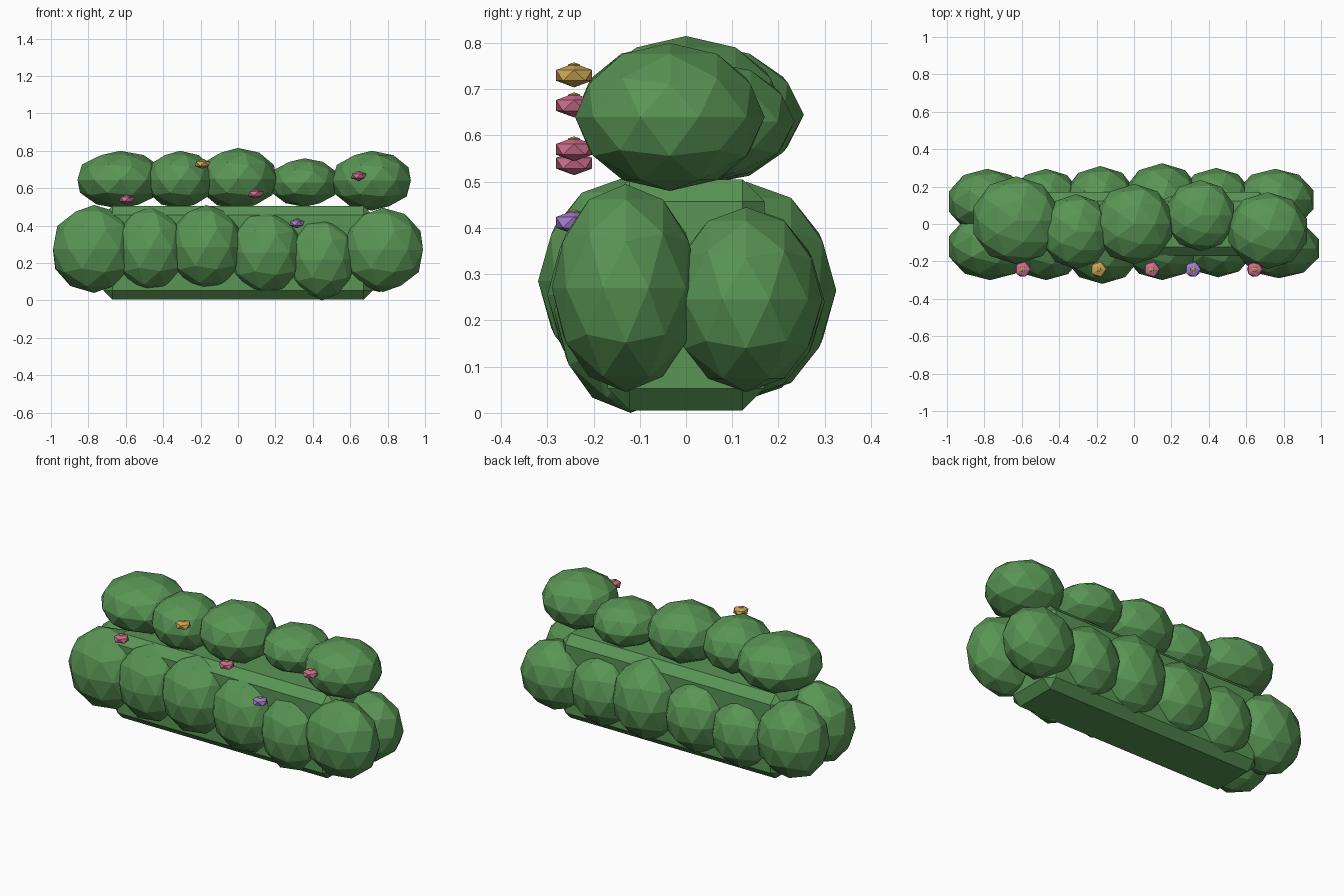
import bpy
import bmesh
from mathutils import Matrix

if "Cube" in bpy.data.objects:
    bpy.data.objects.remove(bpy.data.objects["Cube"], do_unlink=True)


def material(name, rgb):
    mat = bpy.data.materials.new(name)
    mat.use_nodes = True
    colour = (*rgb, 1)
    mat.diffuse_color = colour
    mat.node_tree.nodes["Principled BSDF"].inputs["Base Color"].default_value = colour
    return mat


LEAF = material("leaf green", (0.10, 0.30, 0.09))
PINK = material("petal pink", (0.62, 0.155, 0.27))
GOLD = material("petal gold", (0.60, 0.39, 0.09))
LILAC = material("petal lilac", (0.36, 0.21, 0.62))


def finish(name, bm, mat):
    mesh = bpy.data.meshes.new(name)
    bm.to_mesh(mesh)
    bm.free()
    mesh.materials.append(mat)
    obj = bpy.data.objects.new(name, mesh)
    bpy.context.collection.objects.link(obj)
    return obj


def blob(name, centre, radii, mat, detail=2):
    """Faceted ball stretched to the given radii."""
    bm = bmesh.new()
    bmesh.ops.create_icosphere(bm, subdivisions=detail, radius=1,
                               matrix=Matrix.LocRotScale(None, None, radii))
    obj = finish(name, bm, mat)
    obj.location = centre
    return obj


# Chamfered core of the hedge
bm = bmesh.new()
bmesh.ops.create_cube(bm, size=1, matrix=Matrix.Diagonal((1.44, 0.34, 0.5, 1)))
core = finish("hedge_core", bm, LEAF)
core.location.z = 0.255
bevel = core.modifiers.new("chamfer", "BEVEL")
bevel.width = 0.048
bevel.segments = 1

# Leaf clumps: x, y, z, then radii
rows = {
    "front_clump": [
        (-0.77, -0.12, 0.275, 0.23, 0.18, 0.235),
        (-0.47, -0.13, 0.275, 0.20, 0.17, 0.225),
        (-0.17, -0.13, 0.285, 0.21, 0.19, 0.225),
        (0.15, -0.12, 0.255, 0.21, 0.18, 0.225),
        (0.45, -0.12, 0.22, 0.19, 0.165, 0.22),
        (0.775, -0.13, 0.27, 0.225, 0.16, 0.225),
    ],
    "back_clump": [
        (-0.785, 0.12, 0.27, 0.215, 0.175, 0.225),
        (-0.47, 0.12, 0.225, 0.19, 0.175, 0.20),
        (-0.18, 0.12, 0.25, 0.20, 0.19, 0.21),
        (0.15, 0.13, 0.265, 0.21, 0.195, 0.235),
        (0.44, 0.12, 0.24, 0.20, 0.18, 0.21),
        (0.755, 0.13, 0.245, 0.215, 0.165, 0.20),
    ],
    "top_clump": [
        (-0.63, 0.02, 0.645, 0.24, 0.235, 0.155),
        (-0.31, -0.04, 0.645, 0.19, 0.20, 0.155),
        (0.0, 0.0, 0.65, 0.215, 0.215, 0.165),
        (0.355, 0.045, 0.63, 0.19, 0.19, 0.13),
        (0.715, -0.035, 0.64, 0.22, 0.205, 0.16),
    ],
}
for row, clumps in rows.items():
    for i, c in enumerate(clumps, 1):
        blob(f"{row}_{i}", c[:3], c[3:], LEAF)

# Small blossoms on the front, each with a tiny golden heart
blossoms = [(-0.595, 0.54, PINK), (-0.19, 0.73, GOLD), (0.095, 0.57, PINK),
            (0.315, 0.412, LILAC), (0.645, 0.665, PINK)]
for i, (x, z, mat) in enumerate(blossoms, 1):
    blob(f"blossom_{i}", (x, -0.242, z), (0.046, 0.046, 0.026), mat, 1)
    blob(f"blossom_heart_{i}", (x, -0.242, z + 0.02), (0.015, 0.015, 0.008), GOLD, 1)
